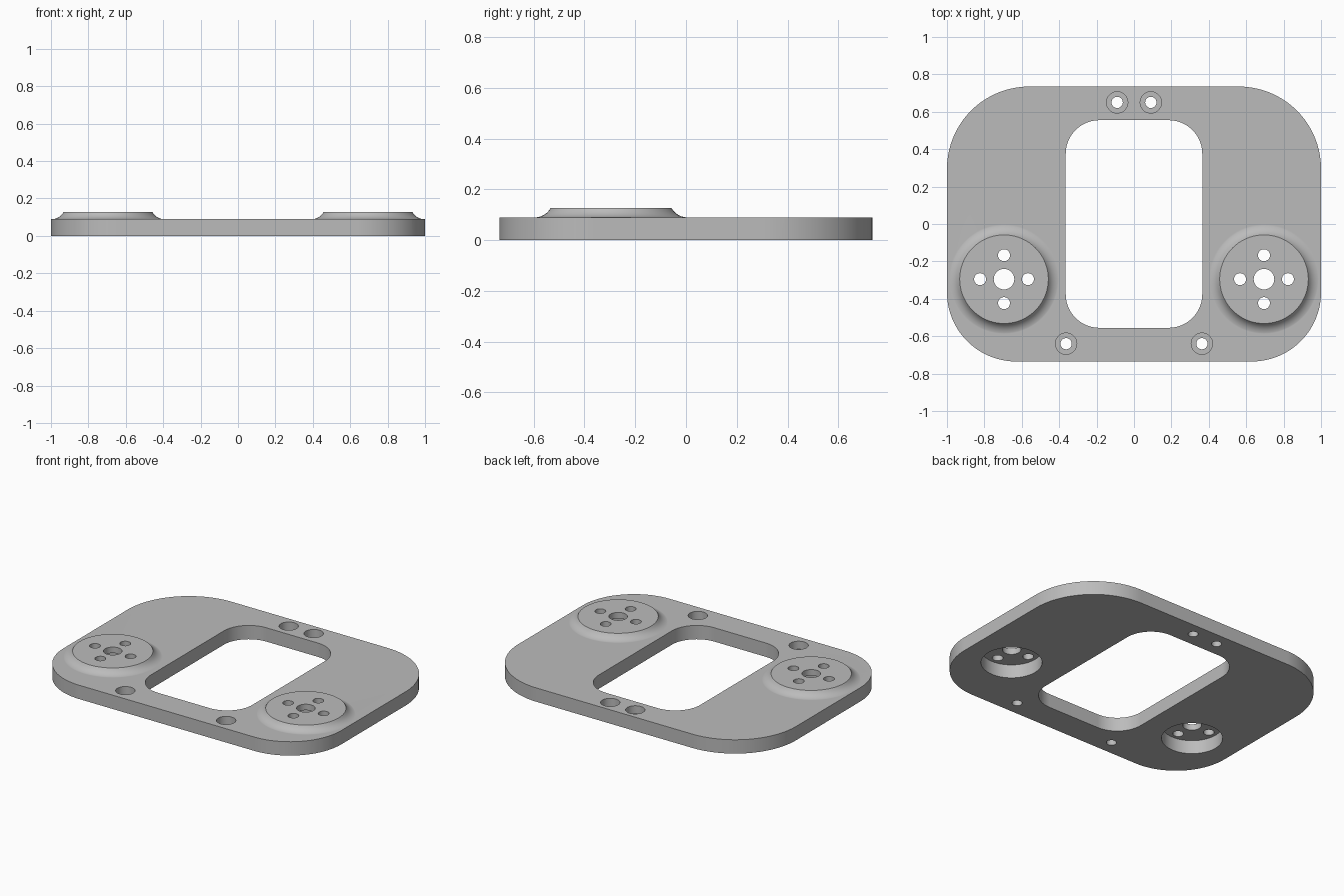
import bpy, bmesh
from math import sin, cos, pi, radians

cube = bpy.data.objects.get("Cube")
if cube:
    bpy.data.objects.remove(cube, do_unlink=True)

THICK = 0.09
TOP = 0.127
BOSS_Y = -0.295

grey = bpy.data.materials.new("satin_grey")
grey.use_nodes = True
grey.diffuse_color = (0.5, 0.5, 0.5, 1)
grey.node_tree.nodes["Principled BSDF"].inputs["Base Color"].default_value = (0.5, 0.5, 0.5, 1)


def make_object(name, bm):
    bmesh.ops.recalc_face_normals(bm, faces=bm.faces)
    mesh = bpy.data.meshes.new(name)
    bm.to_mesh(mesh)
    bm.free()
    mesh.materials.append(grey)
    obj = bpy.data.objects.new(name, mesh)
    bpy.context.collection.objects.link(obj)
    return obj


def prism(name, points, z0, z1):
    bm = bmesh.new()
    face = bm.faces.new([bm.verts.new((x, y, z0)) for x, y in points])
    grown = bmesh.ops.extrude_face_region(bm, geom=[face])["geom"]
    verts = [g for g in grown if isinstance(g, bmesh.types.BMVert)]
    bmesh.ops.translate(bm, verts=verts, vec=(0, 0, z1 - z0))
    return make_object(name, bm)


def rounded(hx, hy, r_back, r_front, steps=20):
    """Rounded rectangle outline with separate back and front radii."""
    points = []
    for quarter, (sx, sy) in enumerate([(1, 1), (-1, 1), (-1, -1), (1, -1)]):
        r = r_back if sy > 0 else r_front
        for i in range(steps + 1):
            a = (quarter + i / steps) * pi / 2
            points.append((sx * (hx - r) + r * cos(a), sy * (hy - r) + r * sin(a)))
    return points


def circle(x, y, r, n=40):
    return [(x + r * cos(2 * pi * i / n), y + r * sin(2 * pi * i / n)) for i in range(n)]


def lathe(name, profile, x, y, n=72):
    """Closed solid of revolution, capped at both ends."""
    bm = bmesh.new()
    rings = [[bm.verts.new((px, py, z)) for px, py in circle(x, y, r, n)] for r, z in profile]
    for low, high in zip(rings, rings[1:]):
        for i in range(n):
            j = (i + 1) % n
            bm.faces.new((low[i], low[j], high[j], high[i]))
    bm.faces.new(rings[0])
    bm.faces.new(rings[-1])
    return make_object(name, bm)


def combine(target, tool, operation):
    tool.hide_render = True
    mod = target.modifiers.new(tool.name, "BOOLEAN")
    mod.operation = operation
    mod.solver = "EXACT"
    mod.object = tool
    bpy.context.view_layer.objects.active = target
    bpy.ops.object.modifier_apply(modifier=mod.name)
    bpy.data.objects.remove(tool, do_unlink=True)


# Oversized slab that carries the bosses before trimming
plate = prism("mounting_plate", [(-1.2, -0.9), (1.2, -0.9), (1.2, 0.9), (-1.2, 0.9)], 0, THICK)

# Round bosses with a concave flare into the plate
R, BASE, SWEEP = 0.072, 0.301, radians(61)
flare = [(BASE, 0.05)]
for i in range(11):
    a = SWEEP * i / 10
    flare.append((BASE - R * sin(a), THICK - 0.0005 + R * (1 - cos(a))))
flare[-1] = (0.237, TOP)
for side in (-1, 1):
    combine(plate, lathe("boss", flare, side * 0.695, BOSS_Y), "UNION")

# Trim to the rounded outline, then open the window
combine(plate, prism("outline", rounded(1, 0.735, 0.44, 0.37), -0.2, 0.4), "INTERSECT")
combine(plate, prism("window", rounded(0.365, 0.555, 0.18, 0.18), -0.2, 0.4), "DIFFERENCE")

# Underside pockets and the bolt pattern through each boss
for side in (-1, 1):
    x = side * 0.695
    combine(plate, prism("pocket", circle(x, BOSS_Y, 0.18, 64), -0.1, 0.09 - 0.002), "DIFFERENCE")
    combine(plate, prism("shaft_hole", circle(x, BOSS_Y, 0.055), 0.03, 0.3), "DIFFERENCE")
    for k in range(4):
        a = k * pi / 2
        hole = circle(x + 0.128 * cos(a), BOSS_Y + 0.128 * sin(a), 0.032, 28)
        combine(plate, prism("bolt_hole", hole, 0.03, 0.3), "DIFFERENCE")

# Counterbored screw holes
for side in (-1, 1):
    for x, y in ((0.09, 0.65), (0.363, -0.64)):
        bore = [(0.03, -0.1), (0.03, 0.038), (0.057, 0.038), (0.057, 0.2)]
        combine(plate, lathe("screw_hole", bore, side * x, y, 40), "DIFFERENCE")

# Smooth round walls, crisp edges, flat large faces
bpy.ops.object.select_all(action="DESELECT")
plate.select_set(True)
bpy.context.view_layer.objects.active = plate
bpy.ops.object.shade_smooth_by_angle(angle=radians(30))
weighted = plate.modifiers.new("flat_faces", "WEIGHTED_NORMAL")
weighted.keep_sharp = True
